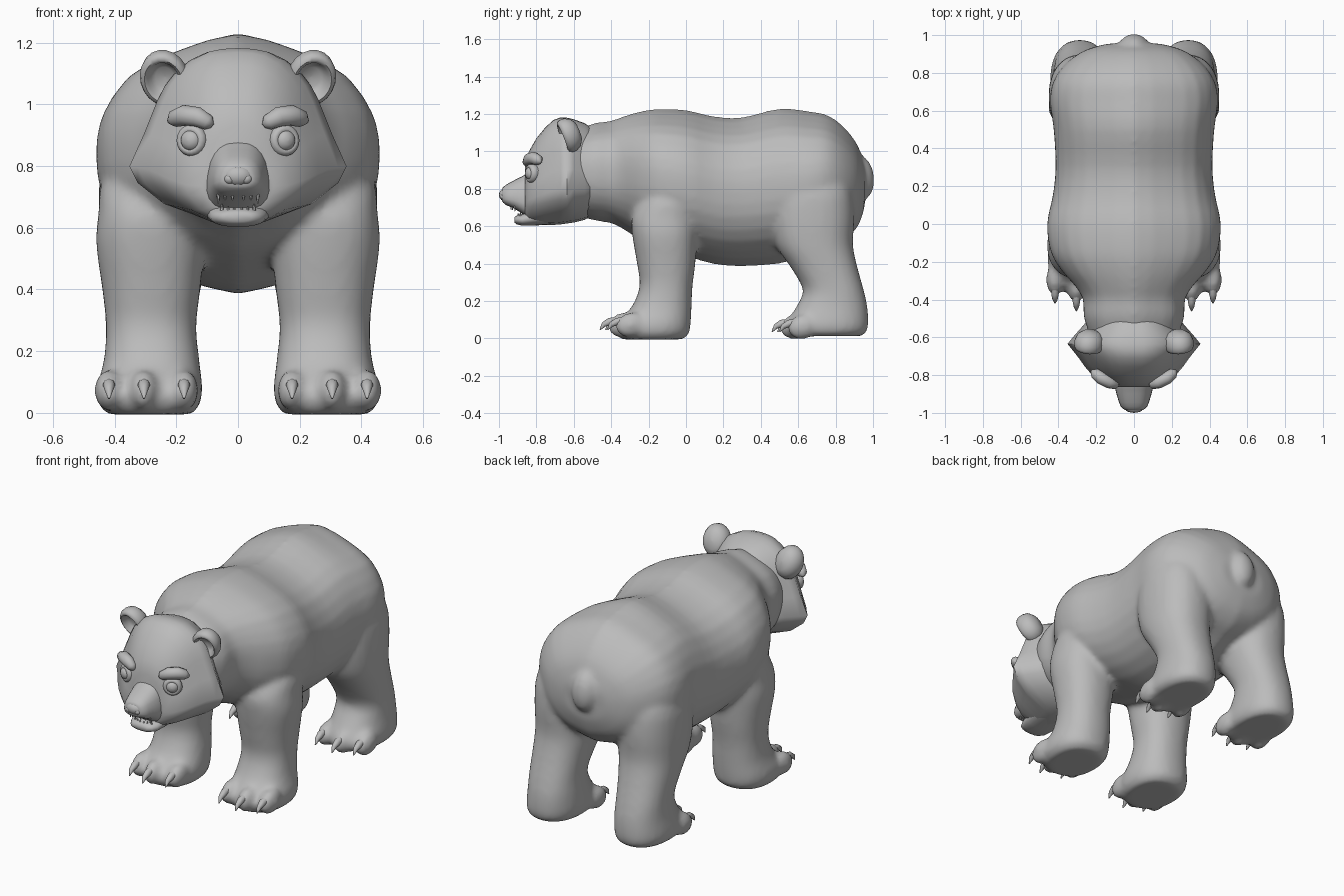
import bpy, bmesh, math
from mathutils import Vector, Matrix

if "Cube" in bpy.data.objects:
    bpy.data.objects.remove(bpy.data.objects["Cube"])

grey = bpy.data.materials.new("plain_grey")
grey.diffuse_color = (0.5, 0.5, 0.5, 1)
grey.use_nodes = True
grey.node_tree.nodes["Principled BSDF"].inputs["Base Color"].default_value = grey.diffuse_color


def make(name, bm, angle=60):
    bmesh.ops.recalc_face_normals(bm, faces=bm.faces)
    me = bpy.data.meshes.new(name)
    bm.to_mesh(me)
    bm.free()
    me.materials.append(grey)
    obj = bpy.data.objects.new(name, me)
    bpy.context.collection.objects.link(obj)
    bpy.ops.object.select_all(action='DESELECT')
    obj.select_set(True)
    bpy.context.view_layer.objects.active = obj
    bpy.ops.object.shade_smooth_by_angle(angle=math.radians(angle))
    return obj


def loft(name, rings, angle=60):
    """Skin a row of equal-length point rings and cap both ends."""
    bm = bmesh.new()
    rows = [[bm.verts.new(p) for p in r] for r in rings]
    n = len(rows[0])
    for a, b in zip(rows, rows[1:]):
        for i in range(n):
            j = (i + 1) % n
            bm.faces.new((a[i], a[j], b[j], b[i]))
    bm.faces.new(rows[0])
    bm.faces.new(rows[-1])
    return make(name, bm, angle)


def smooth_rows(rows, steps=4):
    """Catmull-Rom interpolation through the stations."""
    out = []
    for i in range(len(rows) - 1):
        a, b, c, d = (rows[max(i - 1, 0)], rows[i], rows[i + 1], rows[min(i + 2, len(rows) - 1)])
        for k in range(steps):
            t = k / steps
            out.append([q + .5 * t * (r - p + t * (2 * p - 5 * q + 4 * r - s + t * (3 * (q - r) + s - p)))
                        for p, q, r, s in zip(a, b, c, d)])
    return out + [rows[-1]]


def oval(n=16, power=1.0):
    """Unit superellipse; power below 1 is boxier."""
    out = []
    for i in range(n):
        a = 2 * math.pi * i / n
        c, s = math.cos(a), math.sin(a)
        out.append((math.copysign(abs(c) ** power, c), math.copysign(abs(s) ** power, s)))
    return out


# ridged body section, normalised half outline from spine to belly
side = [(0, 1), (.22, .945), (.43, .855), (.62, .76), (.78, .635), (.89, .47), (.965, .3), (.995, .14),
        (1, 0), (.99, -.17), (.955, -.34), (.88, -.51), (.77, -.66), (.62, -.79), (.43, -.89),
        (.22, -.95), (0, -1)]
section = side + [(-u, v) for u, v in side[-2:0:-1]]


def ring_y(y, hw, z0, z1, shape):
    return [(hw * u, y, (z0 + z1) / 2 + (z1 - z0) / 2 * v) for u, v in shape]


def ring_z(s, z, x0, x1, y0, y1):
    return [(s * ((x0 + x1) / 2 + (x1 - x0) / 2 * u), (y0 + y1) / 2 + (y1 - y0) / 2 * v, z)
            for u, v in oval(28, 0.88)]


def ball(name, loc, size, tilt=0):
    bm = bmesh.new()
    bmesh.ops.create_uvsphere(bm, u_segments=16, v_segments=10, radius=1)
    m = Matrix.Translation(loc) @ Matrix.Rotation(math.radians(tilt), 4, 'X')
    bm.transform(m @ Matrix.Diagonal((*size, 1)))
    return make(name, bm)


def tube(name, pts, n=10):
    """Round tube through (x, y, z, radius) points."""
    rings = []
    for i, p in enumerate(pts):
        d = Vector(pts[min(i + 1, len(pts) - 1)][:3]) - Vector(pts[max(i - 1, 0)][:3])
        q = d.to_track_quat('Z', 'Y')
        rings.append([Vector(p[:3]) + q @ Vector((p[3] * u, p[3] * v, 0)) for u, v in oval(n)])
    return loft(name, rings)


# torso and neck: y, half width, bottom, top
torso = [(-.62, .22, .67, 1.10), (-.5, .264, .632, 1.15), (-.4, .27, .615, 1.165),
         (-.33, .31, .58, 1.19), (-.25, .38, .53, 1.213), (-.15, .44, .49, 1.228),
         (0, .46, .44, 1.222), (.15, .43, .397, 1.188), (.3, .415, .385, 1.183),
         (.5, .425, .40, 1.23), (.65, .445, .44, 1.216), (.76, .425, .49, 1.193),
         (.85, .36, .53, 1.125), (.92, .26, .60, 1.03), (.955, .14, .70, .92)]
skin = [loft("body", [ring_y(*t, section) for t in smooth_rows(torso, 3)])]

# tail
skin.append(ball("tail", (0, .943, .86), (.078, .064, .115), 6))

# legs: z, inner x, outer x, front y, back y
front = [(.88, .12, .36, -.18, .06), (.75, .11, .44, -.24, .07), (.65, .11, .452, -.29, .065),
         (.55, .108, .46, -.287, .06), (.4, .122, .44, -.262, .05), (.28, .135, .428, -.248, .035),
         (.17, .125, .435, -.29, .03), (.08, .115, .458, -.365, .025), (.025, .125, .45, -.37, .015),
         (-.005, .15, .42, -.34, -.02)]
rear = [(.95, .12, .36, .55, .82), (.8, .09, .44, .47, .885), (.65, .085, .452, .45, .90),
        (.5, .1, .445, .48, .893), (.38, .125, .435, .56, .917), (.26, .14, .428, .625, .95),
        (.17, .135, .432, .59, .97), (.08, .13, .445, .535, .975), (.035, .14, .437, .535, .965),
        (.012, .16, .41, .56, .935)]
for s in (1, -1):
    for legname, rows, dx, dy, dz in (("front", front, 0, 0, 0), ("rear", rear, -.012, .92, -.01)):
        skin.append(loft(legname + "_leg", [ring_z(s, *r) for r in smooth_rows(rows, 3)]))
        for x, tip in ((.175, -.43), (.305, -.46), (.418, -.42)):
            x, y = s * (x + dx), tip + dy
            skin.append(ball("toe", (x, y + .125, .073 + dz), (.048, .085, .066), 14))
            tube(legname + "_claw", [(x, y + .09, .095 + dz, .02), (x, y + .05, .09 + dz, .02),
                                     (x, y + .02, .074 + dz, .014), (x, y, .046 + dz, .003)], 8)

# blend torso, tail, legs and toes into one skin
bpy.ops.object.select_all(action='DESELECT')
for o in skin:
    o.select_set(True)
body = skin[0]
bpy.context.view_layer.objects.active = body
bpy.ops.object.join()
rm = body.modifiers.new("blend", 'REMESH')
rm.mode = 'VOXEL'
rm.voxel_size = .016
rm.use_smooth_shade = True
sm = body.modifiers.new("soften", 'SMOOTH')
sm.factor = .5
sm.iterations = 7

# head: half outline with a pointed cheek, scaled ring by ring
half = [(0, 1), (.055, .995), (.1, .98), (.155, .935), (.2, .87), (.236, .79), (.262, .7), (.305, .51),
        (.352, .325), (.325, .23), (.24, .11), (.1, .02), (0, 0)]
outline = half + [(-x, z) for x, z in half[-2:0:-1]]
head = [(-.47, .60, .68, 1.10), (-.54, .77, .635, 1.15), (-.60, .92, .62, 1.172),
        (-.635, 1.0, .615, 1.18), (-.67, .92, .61, 1.182),
        (-.71, .83, .607, 1.168), (-.755, .74, .607, 1.125), (-.80, .63, .607, 1.07),
        (-.84, .49, .615, 1.0), (-.862, .33, .64, .93)]
loft("head", [[(x * k, y, z0 + (z1 - z0) * z) for x, z in outline] for y, k, z0, z1 in head], 65)

# muzzle, lower jaw and nose
muzzle = [(-.76, .112, .62, .90), (-.84, .11, .645, .885), (-.88, .104, .67, .865),
          (-.92, .092, .695, .845), (-.965, .075, .715, .82), (-.985, .05, .735, .80)]
loft("muzzle", [[(x * (1.06 - .28 * (z - z0) / (z1 - z0)), yy, z)
                 for x, yy, z in ring_y(y, w, z0, z1, oval(20, .75))]
                for y, w, z0, z1 in smooth_rows(muzzle, 2)])
loft("lower_jaw", [ring_y(*r, oval(20, .85)) for r in
                   [(-.72, .115, .61, .72), (-.82, .1, .603, .69), (-.875, .088, .603, .665),
                    (-.905, .07, .61, .658), (-.918, .045, .62, .648)]])
ball("nose", (0, -.968, .768), (.048, .032, .034))
for s in (1, -1):
    ball("nostril_wing", (s * .027, -.975, .758), (.02, .02, .018))
    # teeth
    for x, y, h in ((.018, -.935, .012), (.042, -.928, .012), (.064, -.915, .022)):
        tube("upper_tooth", [(s * x, y, .73, .009), (s * x, y, .70 - h, .002)], 6)
    for x, y, h in ((.012, -.898, .012), (.032, -.893, .014), (.052, -.885, .022)):
        tube("lower_tooth", [(s * x, y, .64, .009), (s * x, y, .655 + h, .002)], 6)

    # eyes with lid ring and rounded pupil
    turn = Matrix.Translation((s * .148, -.822, .883)) @ Matrix.Rotation(s * math.radians(25), 4, 'Z')
    prof = [(.001, .03), (.045, .03), (.053, 0), (.05, -.014), (.044, -.021), (.037, -.024),
            (.031, -.022), (.026, -.03), (.014, -.036), (.001, -.038)]
    loft("eye", [[turn @ Vector((r * u, y, r * v)) for u, v in oval(18)] for r, y in prof])

    # brow
    tube("brow", [(s * .083, -.852, .93, .008), (s * .096, -.85, .94, .025),
                  (s * .13, -.838, .958, .033), (s * .175, -.815, .964, .034),
                  (s * .207, -.79, .953, .028), (s * .224, -.777, .943, .008)], 12)

    # cupped ear with a thick rim
    tilt = (Matrix.Translation((s * .236, -.62, 1.09)) @ Matrix.Rotation(s * math.radians(14), 4, 'Y')
            @ Matrix.Rotation(math.radians(20), 4, 'X') @ Matrix.Rotation(s * math.radians(12), 4, 'Z'))
    prof = [(.001, .055), (.04, .05), (.066, .03), (.078, 0), (.079, -.025), (.073, -.04), (.062, -.045),
            (.052, -.036), (.044, -.016), (.03, -.006), (.001, -.002)]
    loft("ear", [[tilt @ Vector((r * u, y, 1.2 * r * v)) for u, v in oval(20)] for r, y in prof])
